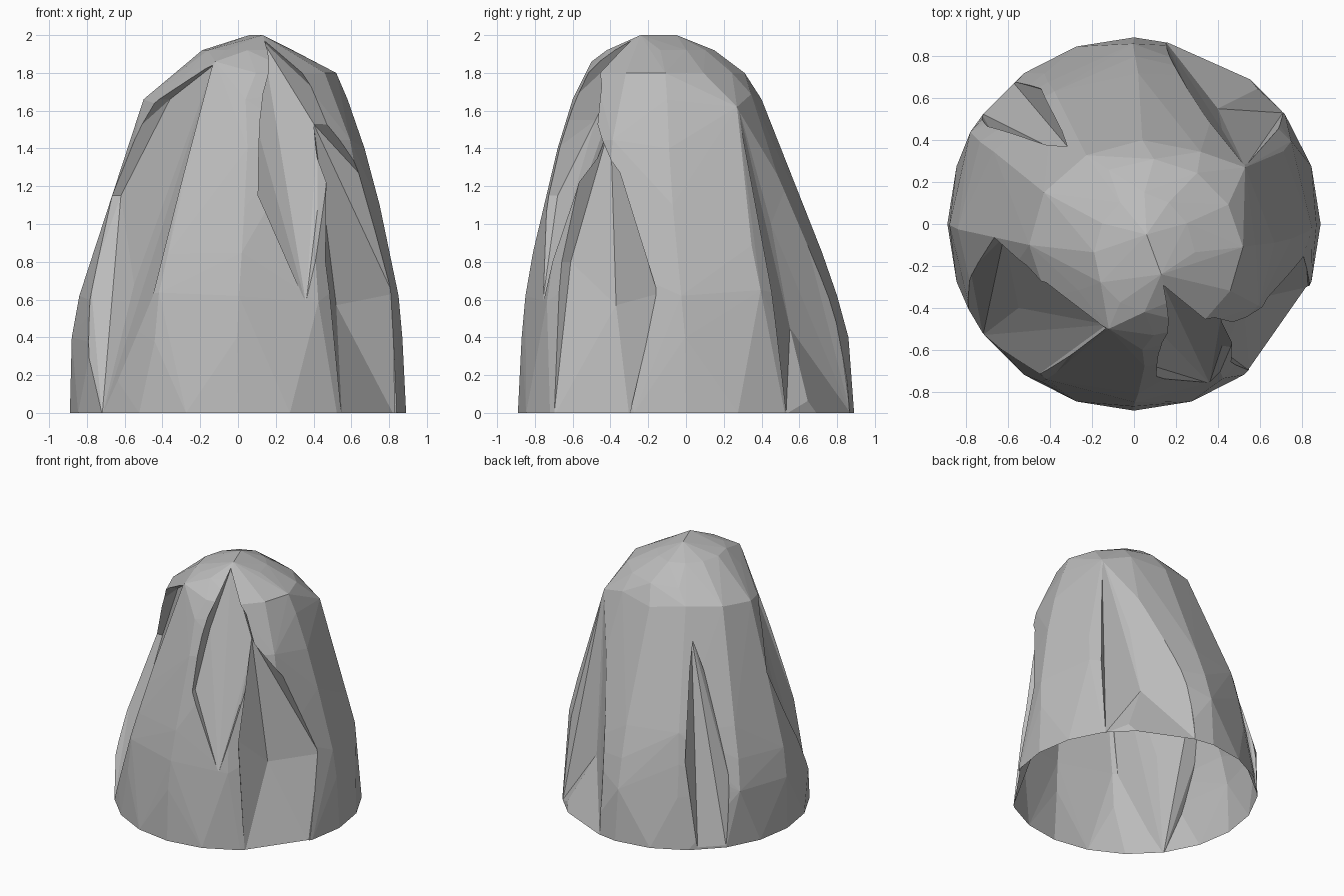
import bpy, bmesh, math, random

random.seed(4)
old = bpy.data.objects.get("Cube")
if old:
    bpy.data.objects.remove(old, do_unlink=True)

stone = bpy.data.materials.new("grey_stone")
stone.use_nodes = True
colour = (0.5, 0.5, 0.5, 1)
stone.diffuse_color = colour
bsdf = stone.node_tree.nodes["Principled BSDF"]
bsdf.inputs["Base Color"].default_value = colour
bsdf.inputs["Roughness"].default_value = 0.9


def hull(name, points):
    """Faceted solid wrapped around a set of points."""
    bm = bmesh.new()
    verts = [bm.verts.new(p) for p in points]
    res = bmesh.ops.convex_hull(bm, input=verts)
    junk = {g for g in res["geom_interior"] + res["geom_unused"]
            if isinstance(g, bmesh.types.BMVert)}
    bmesh.ops.delete(bm, geom=list(junk), context="VERTS")
    bmesh.ops.recalc_face_normals(bm, faces=bm.faces[:])
    mesh = bpy.data.meshes.new(name)
    bm.to_mesh(mesh)
    bm.free()
    mesh.materials.append(stone)
    obj = bpy.data.objects.new(name, mesh)
    bpy.context.collection.objects.link(obj)
    return obj


def carve(name, *inner):
    """Split a hollow out of the rock: inner corners swept away from the axis."""
    outer = [(x * 1.5, y * 1.5, z) for x, y, z in inner]
    cutter = hull(name, list(inner) + outer)
    cutter.hide_render = True
    mod = rock.modifiers.new(name, "BOOLEAN")
    mod.operation = "DIFFERENCE"
    mod.solver = "EXACT"
    mod.object = cutter
    cutters.append(cutter)


# Boulder body: height, then reach to -x, +x, -y, +y
levels = [
    (0, .89, .89, .89, .89), (.4, .88, .87, .87, .86),
    (.62, .84, .85, .85, .8), (.85, .76, .8, .81, .72),
    (1.1, .67, .75, .75, .61), (1.4, .57, .67, .68, .5),
    (1.66, .5, .58, .6, .4), (1.8, .33, .52, .53, .31),
    (1.92, .19, .29, .42, .15)]
# Summit and shoulder corners first, then the rings
points = [(.13, -.24, 2), (.06, -.05, 2), (-.12, -.5, 1.86), (.53, .27, 1.62)]
for z, left, right, front, back in levels:
    count = 12 if z else 20
    for k in range(count):
        a = math.tau * k / count
        rough = z > 0 and k % 3 > 0
        wobble = random.uniform(.96, 1.03) if rough else 1
        dz = random.uniform(-.05, .05) if rough and z < 1.7 else 0
        points.append(((right - left) / 2 + (right + left) / 2 * math.cos(a) * wobble,
                       (back - front) / 2 + (back + front) / 2 * math.sin(a) * wobble,
                       z + dz))
rock = hull("rock", points)

# Clefts and hollows in the sides
cutters = []
carve("front_shoulder",
      (.13, -.27, 1.97), (.09, -.48, 1.55), (.1, -.68, 1.15), (.24, -.42, 1.83),
      (.25, -.54, 1.5), (.42, -.41, 1.5), (.42, -.58, 1.07), (.36, -.76, .58))
carve("front_left_cleft",
      (.4, -.4, 1.53), (.52, -.37, .57), (.82, -.15, .63), (.43, -.61, .8),
      (.55, -.7, -.02), (.83, -.3, -.02))
carve("back_left_hollow",
      (.53, .27, 1.65), (.58, .42, .85), (.71, .53, 0), (.62, .66, 0),
      (.4, .55, .45), (.42, .45, 1))
carve("back_hollow",
      (.53, .27, 1.65), (.3, .55, 1.25), (.17, .78, .67), (.15, .87, 0),
      (.4, .55, .45), (.42, .45, 1), (.62, .66, 0))
carve("back_right_crack",
      (-.25, .29, 1.47), (-.41, .43, .87), (-.69, .46, .55), (-.44, .64, .65),
      (-.73, .53, -.02), (-.58, .68, -.02))
carve("front_right_hollow",
      (-.13, -.48, 1.84), (-.28, -.61, 1.53), (-.36, -.24, 1.66),
      (-.62, -.06, 1.15), (-.42, -.7, .85), (-.5, -.75, .43),
      (-.72, -.53, -.02), (-.55, -.4, .68), (-.78, -.22, .7))

# Bake the cuts, then discard the cutters
graph = bpy.context.evaluated_depsgraph_get()
cut = bpy.data.meshes.new_from_object(rock.evaluated_get(graph))
rock.modifiers.clear()
rock.data = cut
for cutter in cutters:
    bpy.data.objects.remove(cutter, do_unlink=True)

# Open underside and flat facets
bm = bmesh.new()
bm.from_mesh(cut)
base = [f for f in bm.faces if all(v.co.z < .001 for v in f.verts)]
bmesh.ops.delete(bm, geom=base, context="FACES")
for f in bm.faces:
    f.smooth = False
    f.material_index = 0
bm.to_mesh(cut)
bm.free()
